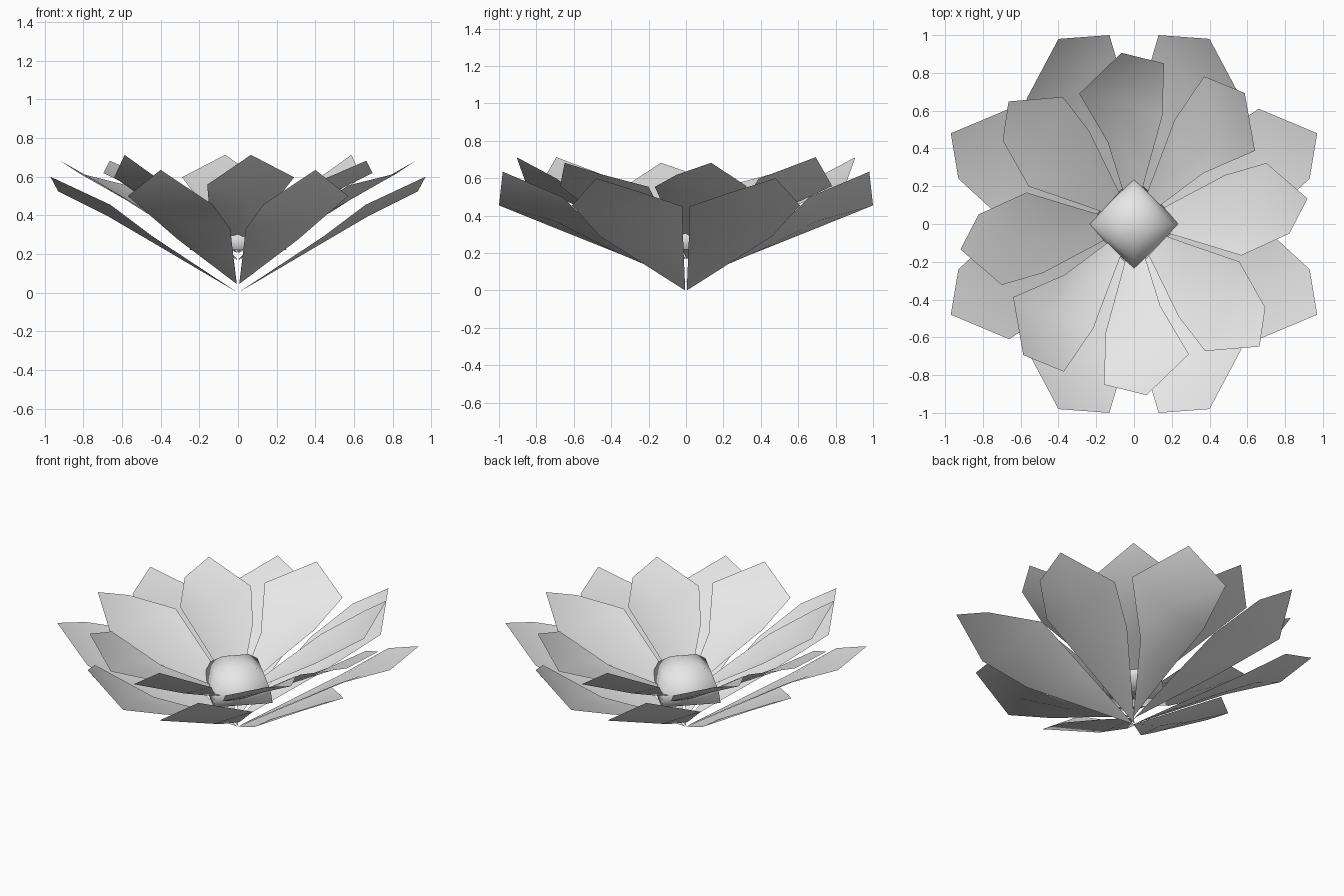
import bpy
import math
from mathutils import Matrix, Vector

cube = bpy.data.objects.get("Cube")
if cube:
    bpy.data.objects.remove(cube, do_unlink=True)


def make_material(name, rgb):
    mat = bpy.data.materials.new(name)
    mat.use_nodes = True
    colour = (*rgb, 1)
    mat.diffuse_color = colour
    mat.node_tree.nodes["Principled BSDF"].inputs["Base Color"].default_value = colour
    return mat


grey = make_material("pale grey", (0.8, 0.8, 0.8))


def add_object(name, points, faces):
    mesh = bpy.data.meshes.new(name)
    mesh.from_pydata(points, [], faces)
    mesh.materials.append(grey)
    mesh.shade_smooth()
    obj = bpy.data.objects.new(name, mesh)
    bpy.context.collection.objects.link(obj)
    return obj


# Cupped petals: base point, two rows (outer edge, middle, inner edge), two tip corners
LONG_PETAL = [(.006, 0, .045),
              (.31, .43, .275), (.17, .385, .21), (.024, .34, .19),
              (.57, .66, .50), (.32, .70, .37), (.04, .69, .33),
              (.40, .98, .635), (.13, 1.0, .455)]
WIDE_PETAL = [(0, .004, 0),
              (.44, .46, .29), (.39, .22, .23), (.36, .014, .235),
              (.66, .61, .455), (.68, .30, .40), (.69, .02, .45),
              (.97, .48, .60), (.93, .24, .525)]
PETAL_FACES = [(0, 1, 2), (0, 2, 3), (1, 4, 5, 2), (2, 5, 6, 3),
               (4, 7, 5), (5, 7, 8), (5, 8, 6)]


def add_petal(name, outline, transform):
    points = [transform @ Vector(p) for p in outline]
    # Keep every petal facing up
    a, b, c = points[:3]
    flip = (b - a).cross(c - a).z < 0
    faces = [f[::-1] if flip else f for f in PETAL_FACES]
    add_object(name, points, faces)


# Each layer mirrors two petals into all four quadrants
outer = Matrix.Identity(4)
inner = (Matrix.Translation((0, 0, .168))
         @ Matrix.Rotation(math.radians(-18), 4, "Z")
         @ Matrix.Scale(.858, 4))
for layer, placement in (("outer", outer), ("inner", inner)):
    for side, sx in (("left", 1), ("right", -1)):
        for end, sy in (("back", 1), ("front", -1)):
            mirror = Matrix.Diagonal((sx, sy, 1, 1))
            for kind, outline in (("long", LONG_PETAL), ("wide", WIDE_PETAL)):
                add_petal(f"{layer}_{kind}_petal_{end}_{side}", outline, placement @ mirror)

# Four-sided rounded centre
PROFILE = [(.25, .22), (.235, .30), (.20, .37), (.11, .43)]
SIDES = 4
points = []
for r, z in PROFILE:
    for k in range(SIDES):
        a = math.tau * k / SIDES
        points.append((r * math.cos(a), r * math.sin(a), z))
faces = [tuple(reversed(range(SIDES)))]
for ring in range(len(PROFILE) - 1):
    for k in range(SIDES):
        a, b = ring * SIDES + k, ring * SIDES + (k + 1) % SIDES
        faces.append((a, b, b + SIDES, a + SIDES))
apex = len(points)
points.append((0, 0, .45))
for k in range(SIDES):
    faces.append((apex - SIDES + k, apex - SIDES + (k + 1) % SIDES, apex))
add_object("flower_centre", points, faces)
